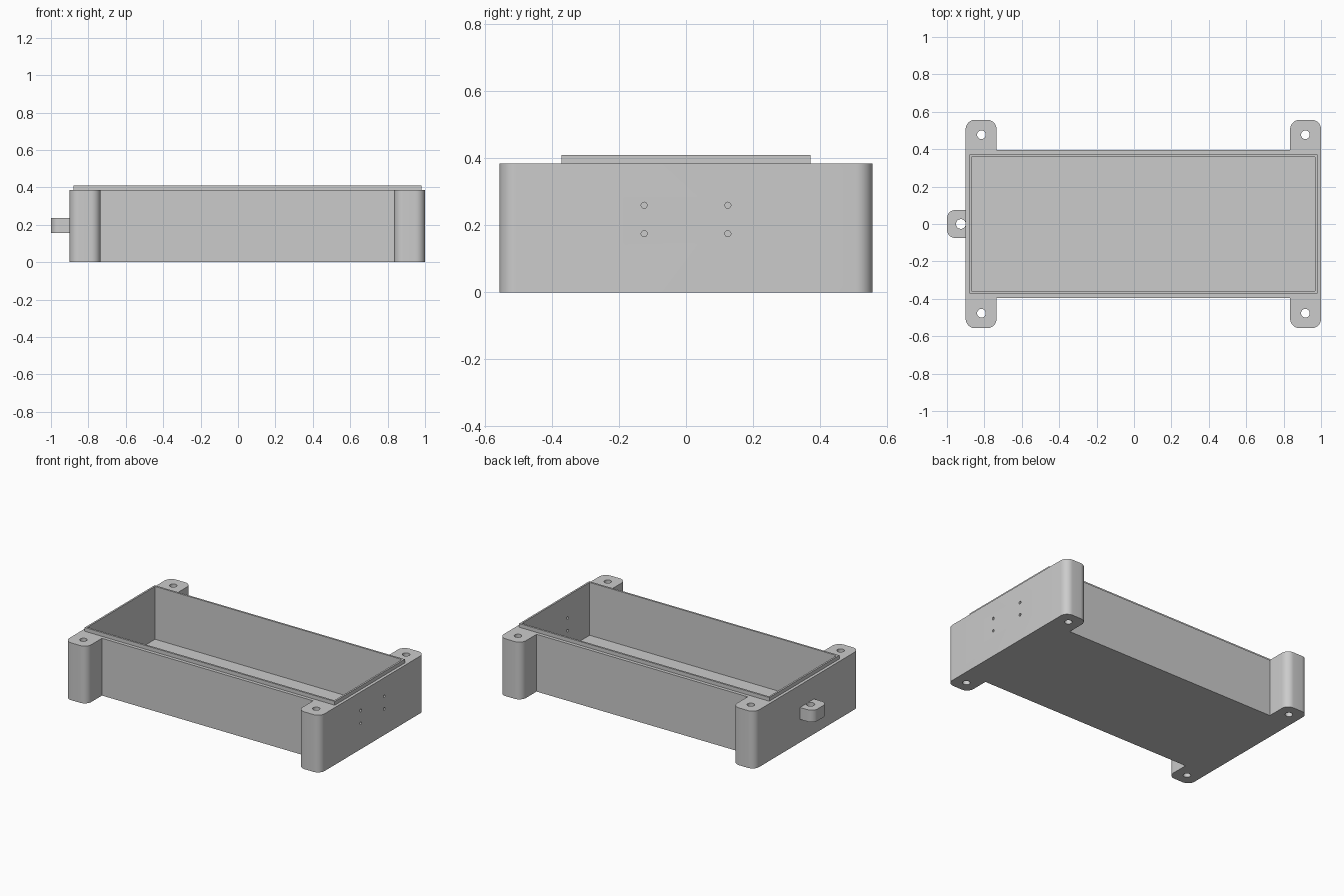
import bpy, bmesh
from math import sin, cos, pi, radians
from mathutils import Matrix

cube = bpy.data.objects.get("Cube")
if cube:
    bpy.data.objects.remove(cube, do_unlink=True)

CX = 0.05              # middle of the box; the side tab shifts it off centre
HALF_X, HALF_Y = 0.95, 0.395
LEG_X, LEG_Y = 0.785, 0.557
RIM_Z, TOP_Z = 0.385, 0.41

grey = bpy.data.materials.new("light grey")
grey.use_nodes = True
grey.diffuse_color = (0.6, 0.6, 0.6, 1)
grey.node_tree.nodes["Principled BSDF"].inputs["Base Color"].default_value = (0.6, 0.6, 0.6, 1)


def arc(x, y, r, start, end, steps=10):
    """Points on an arc, angles in degrees."""
    angles = [radians(start + (end - start) * i / steps) for i in range(steps + 1)]
    return [(x + r * cos(a), y + r * sin(a)) for a in angles]


def circle(x, y, r):
    return arc(x, y, r, 0, 360, 32)[:-1]


def rect(hx, hy, x=CX):
    return [(x - hx, -hy), (x + hx, -hy), (x + hx, hy), (x - hx, hy)]


def prism(name, outlines, z0, z1, matrix=None):
    """Extrude closed outlines from z0 to z1 into one object."""
    bm = bmesh.new()
    for pts in outlines:
        base = bm.faces.new([bm.verts.new((x, y, z0)) for x, y in pts])
        top = bmesh.ops.extrude_face_region(bm, geom=[base])["geom"]
        bmesh.ops.translate(bm, vec=(0, 0, z1 - z0),
                            verts=[v for v in top if isinstance(v, bmesh.types.BMVert)])
    if matrix:
        bmesh.ops.transform(bm, matrix=matrix, verts=bm.verts)
    bmesh.ops.recalc_face_normals(bm, faces=bm.faces)
    mesh = bpy.data.meshes.new(name)
    bm.to_mesh(mesh)
    bm.free()
    mesh.materials.append(grey)
    obj = bpy.data.objects.new(name, mesh)
    bpy.context.collection.objects.link(obj)
    return obj


def activate(obj):
    bpy.ops.object.select_all(action="DESELECT")
    obj.select_set(True)
    bpy.context.view_layer.objects.active = obj


def cut(obj, cutter):
    cutter.hide_render = True
    mod = obj.modifiers.new("cut", "BOOLEAN")
    mod.operation, mod.solver, mod.object = "DIFFERENCE", "EXACT", cutter
    activate(obj)
    bpy.ops.object.modifier_apply(modifier=mod.name)


# Housing plan: one quarter with a rounded corner post, mirrored to all four
R = 0.05
quarter = (arc(HALF_X - R, LEG_Y - R, R, 0, 90)
           + arc(LEG_X + R, LEG_Y - R, R, 90, 180) + [(LEG_X, HALF_Y)])
half = quarter + [(-x, y) for x, y in reversed(quarter)]
plan = half + [(x, -y) for x, y in reversed(half)]
housing = prism("housing", [[(x + CX, y) for x, y in plan]], 0, RIM_Z)

# Thin raised lip around the opening
lip = prism("lip", [rect(0.93, 0.372)], RIM_Z, TOP_Z)

# Side tab with rounded outer corners
T, TR = 0.075, 0.045
tab_plan = ([(-0.9, T)] + arc(-1 + TR, T - TR, TR, 90, 180)
            + arc(-1 + TR, TR - T, TR, 180, 270) + [(-0.9, -T)])
tab = prism("side_tab", [tab_plan], 0.155, 0.235)

# Cutters: cavity, post holes, wall holes, tab hole
cavity = prism("cavity_cutter", [rect(0.918, 0.359)], 0.055, 0.6)
posts = prism("post_hole_cutter",
              [circle(CX + sx * 0.866, sy * 0.477, 0.023) for sx in (-1, 1) for sy in (-1, 1)],
              -0.1, 0.6)
# Local (x, y, z) becomes world (y, z, x)
sideways = Matrix(((0, 0, 1, 0), (1, 0, 0, 0), (0, 1, 0, 0), (0, 0, 0, 1)))
wall_holes = prism("wall_hole_cutter",
                   [circle(y, z, 0.009) for y in (-0.125, 0.125) for z in (0.175, 0.26)],
                   0.9, 1.1, sideways)
tab_hole = prism("tab_hole_cutter", [circle(-0.926, 0, 0.026)], 0.1, 0.3)

for obj, cutter in ((housing, cavity), (housing, posts), (housing, wall_holes),
                    (lip, cavity), (tab, tab_hole)):
    cut(obj, cutter)
for cutter in (cavity, posts, wall_holes, tab_hole):
    bpy.data.objects.remove(cutter, do_unlink=True)

# Smooth the rounded corners, keep the edges sharp
for obj in (housing, lip, tab):
    activate(obj)
    bpy.ops.object.shade_smooth_by_angle(angle=radians(30))
